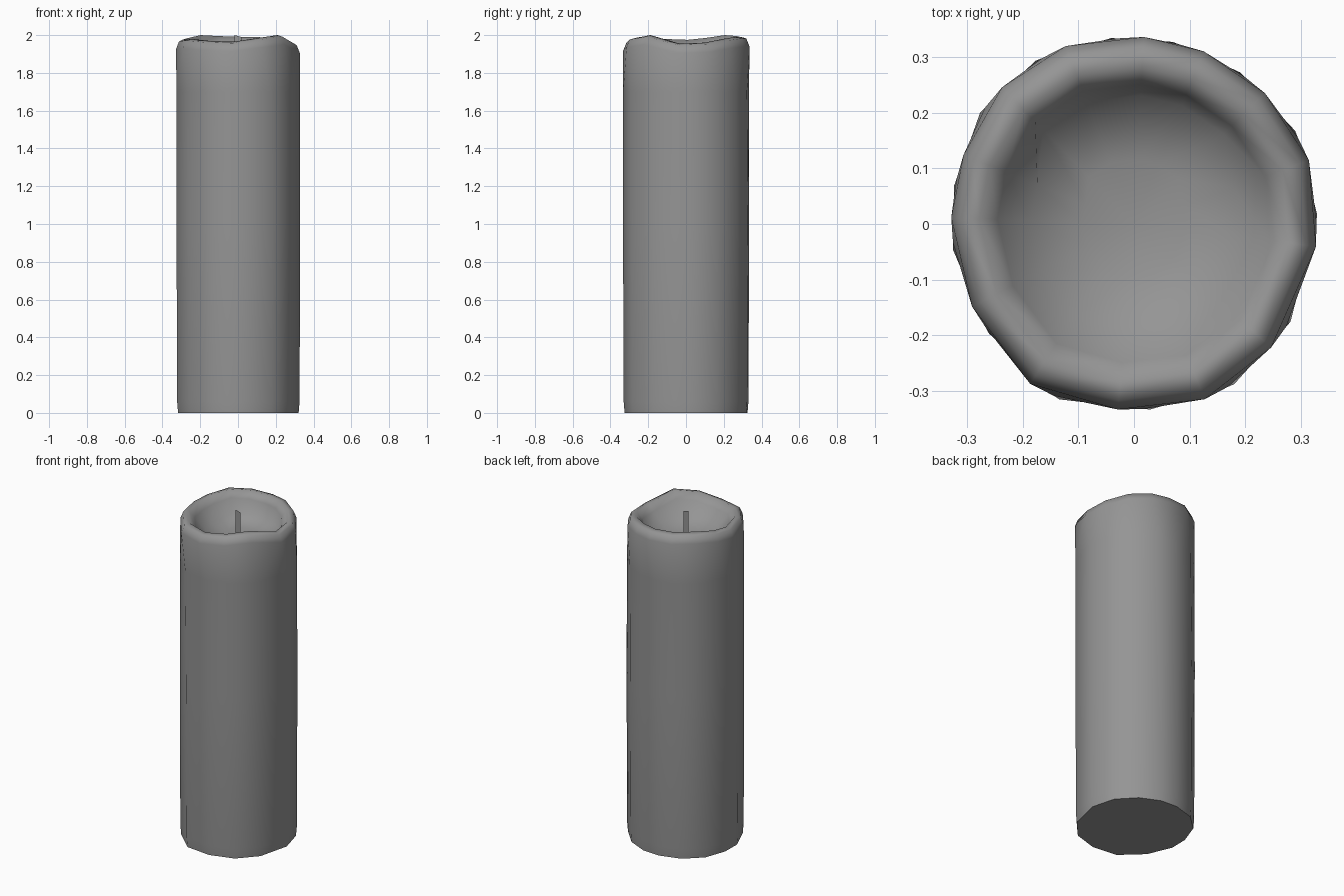
import bpy, bmesh, math

if "Cube" in bpy.data.objects:
    bpy.data.objects.remove(bpy.data.objects["Cube"])

# Uneven melted rim: (angle in degrees, outer radius, rim height)
rim = [(-95, .338, 1.965), (-68, .343, 1.985), (-42, .335, 2.0), (-7, .333, 1.955),
       (20, .338, 1.96), (45, .336, 1.98), (68, .338, 1.99), (87, .34, 1.99),
       (111, .346, 1.995), (134, .345, 2.0), (158, .334, 1.985), (178, .332, 1.975),
       (207, .33, 1.98), (237, .346, 1.97)]
N = len(rim)

bm = bmesh.new()


def polar(a, r, z):
    a = math.radians(a)
    return (r * math.cos(a), r * math.sin(a), z)


def ring(scale, z, turn=0, back_scale=None):
    """One loop round the candle; z is a function of the rim height."""
    verts = []
    for a, r, h in rim:
        s = back_scale if back_scale and 40 < a < 140 else scale
        verts.append(bm.verts.new(polar(a + turn, r * s, z(h))))
    return verts


rings = [
    # Outer wall, slightly twisted against the rim
    ring(.965, lambda h: 0, 10),
    ring(.98, lambda h: .06, 10),
    ring(.99, lambda h: 1.0, 10),
    ring(.985, lambda h: 1.7, 8),
    ring(.99, lambda h: h - .05),
    # Softened lip, higher and wider at the back
    ring(.94, lambda h: h - .008),
    ring(.84, lambda h: h, back_scale=.83),
    ring(.74, lambda h: h - .04, back_scale=.74),
    # Funnel to the wax pool
    ring(.56, lambda h: 1.87, back_scale=.68),
    ring(.28, lambda h: 1.84, back_scale=.34),
]
for lower, upper in zip(rings, rings[1:]):
    for i in range(N):
        j = (i + 1) % N
        bm.faces.new((lower[i], lower[j], upper[j], upper[i]))

# Flat base and pool bottom
bm.faces.new(list(reversed(rings[0])))
centre = bm.verts.new((0, 0, 1.83))
for i in range(N):
    bm.faces.new((rings[-1][i], rings[-1][(i + 1) % N], centre))

mesh = bpy.data.meshes.new("candle_body")
bm.to_mesh(mesh)
bm.free()
candle = bpy.data.objects.new("candle_body", mesh)
bpy.context.collection.objects.link(candle)
bpy.context.view_layer.objects.active = candle
candle.select_set(True)
bpy.ops.object.shade_smooth_by_angle(angle=math.radians(80))

# Flat card wick with a slanted tip
wick_mesh = bpy.data.meshes.new("wick")
wick_mesh.from_pydata([(-.018, 0, 1.82), (.018, 0, 1.82), (.018, 0, 1.99), (-.018, 0, 2.0)],
                      [], [(0, 1, 2, 3)])
bpy.context.collection.objects.link(bpy.data.objects.new("wick", wick_mesh))

# Dark grey wax
grey = bpy.data.materials.new("dark_grey")
grey.diffuse_color = (.3, .3, .3, 1)
grey.use_nodes = True
grey.node_tree.nodes["Principled BSDF"].inputs["Base Color"].default_value = grey.diffuse_color
for m in (mesh, wick_mesh):
    m.materials.append(grey)
